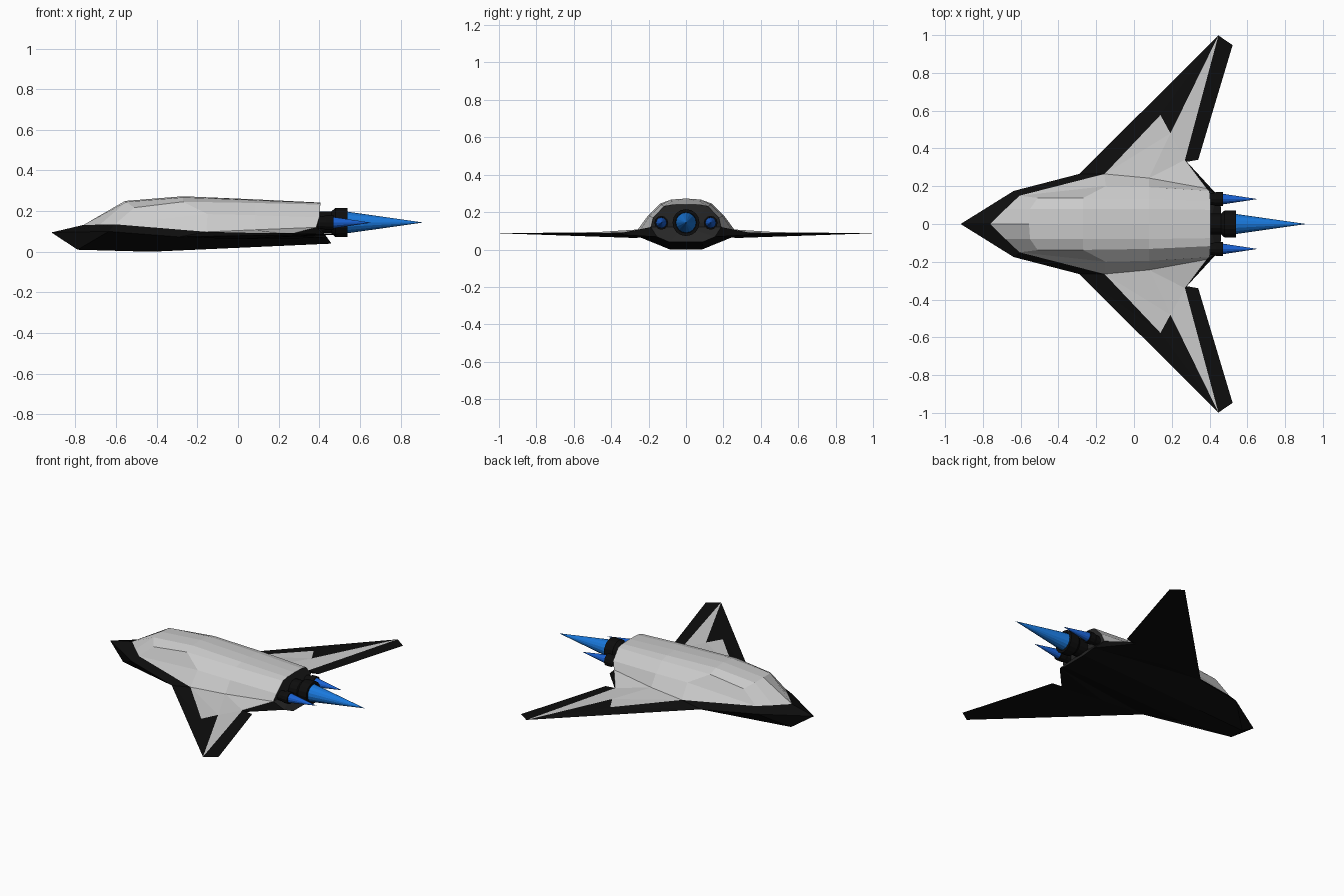
import bpy, bmesh, math
from mathutils import Matrix, Vector

if "Cube" in bpy.data.objects:
    bpy.data.objects.remove(bpy.data.objects["Cube"])


def paint(name, rgb):
    m = bpy.data.materials.new(name)
    m.diffuse_color = (*rgb, 1)
    m.use_nodes = True
    m.node_tree.nodes["Principled BSDF"].inputs["Base Color"].default_value = m.diffuse_color
    return m


black = paint("black_tiles", (0.004, 0.004, 0.004))
dark = paint("dark_metal", (0.02, 0.02, 0.02))
blue = paint("main_flame_blue", (0.01, 0.19, 0.72))
deep_blue = paint("side_flame_blue", (0.01, 0.12, 0.65))


def build(name, verts, faces, mat=None, mirror=True, up=False):
    """Flat-shaded mesh, optionally mirrored across the centre plane y = 0."""
    bm = bmesh.new()
    vs = [bm.verts.new(v) for v in verts]
    for f in faces:
        bm.faces.new([vs[i] for i in f])
    bmesh.ops.remove_doubles(bm, verts=bm.verts, dist=0.0005)
    bmesh.ops.dissolve_degenerate(bm, edges=bm.edges, dist=0.0005)
    if mirror:
        geo = bm.verts[:] + bm.edges[:] + bm.faces[:]
        bmesh.ops.mirror(bm, geom=geo, matrix=Matrix(), axis='Y', merge_dist=0.0005)
    bmesh.ops.recalc_face_normals(bm, faces=bm.faces)
    if up:
        bm.normal_update()
        bmesh.ops.reverse_faces(bm, faces=[f for f in bm.faces if f.normal.z < 0])
    me = bpy.data.meshes.new(name)
    bm.to_mesh(me)
    bm.free()
    ob = bpy.data.objects.new(name, me)
    bpy.context.collection.objects.link(ob)
    if mat:
        me.materials.append(mat)
    return ob


def loft(name, rows, mat=None):
    """Skin half cross-sections that run from the centre line outwards."""
    n = len(rows[0])
    verts = [p for r in rows for p in r]
    faces = [(i * n + j, i * n + j + 1, (i + 1) * n + j + 1, (i + 1) * n + j)
             for i in range(len(rows) - 1) for j in range(n - 1)]
    return build(name, verts, faces, mat)


def lathe(name, profile, y, z, mat, sides=16):
    """Spin (x, radius) points round an axis parallel to x."""
    verts, n = [], sides
    for x, r in profile:
        verts += [(x, y + r * math.cos(2 * math.pi * k / n),
                   z + r * math.sin(2 * math.pi * k / n)) for k in range(n)]
    faces = [(i * n + k, i * n + (k + 1) % n, (i + 1) * n + (k + 1) % n, (i + 1) * n + k)
             for i in range(len(profile) - 1) for k in range(n)]
    faces.append(tuple(range(n)))
    if profile[-1][1] > 0.001:
        faces.append(tuple(range(len(verts) - n, len(verts))))
    return build(name, verts, faces, mat, mirror=False)


# Points shared by hull and wings
rim_front = (-0.606, 0.15, 0.135)
root_a, root_b, root_c = (-0.156, 0.265, 0.098), (0.08, 0.243, 0.108), (0.385, 0.188, 0.12)
lead_root, tail_low = (-0.29, 0.265, 0.073), (0.44, 0.155, 0.068)
stern = [(0.405, 0, 0.242), (0.405, 0.075, 0.24), (0.405, 0.117, 0.232),
         (0.40, 0.176, 0.17), root_c]

# Grey upper hull: windshield, shoulders, back
loft("upper_hull", [
    [(-0.76, 0, 0.132), (-0.68, 0.08, 0.133), rim_front, rim_front, rim_front],
    [(-0.556, 0, 0.25), (-0.55, 0.08, 0.245), (-0.51, 0.138, 0.217), rim_front, rim_front],
    [(-0.27, 0, 0.273), (-0.27, 0.08, 0.267), (-0.27, 0.137, 0.246), (-0.15, 0.2, 0.185), root_a],
    [(0.08, 0, 0.258), (0.08, 0.08, 0.254), (0.08, 0.132, 0.24), (0.08, 0.195, 0.18), root_b],
    stern])

# Black heat-shield belly and nose
nose = (-0.918, 0, 0.095)
loft("lower_hull", [
    [nose, nose, nose, (-0.76, 0, 0.132)],
    [(-0.79, 0, 0.01), (-0.79, 0.05, 0.01), (-0.637, 0.175, 0.1), rim_front],
    [(-0.43, 0, 0), (-0.43, 0.085, 0), lead_root, root_a],
    [(0.46, 0, 0.04), (0.46, 0.09, 0.04), tail_low, root_c]], black)

# Stern bulkhead, a fan around the engine mount
ring = stern + [tail_low, (0.46, 0.09, 0.04), (0.46, 0, 0.04)]
build("stern_bulkhead", [(0.40, 0, 0.12)] + ring,
      [(0, i, i + 1) for i in range(1, len(ring))], dark)

# Wings: grey top panels with a notch, black edges and underside
tip, tip_rear = (0.447, 0.998, 0.087), (0.522, 0.947, 0.085)
notch_out, notch_in = (0.14, 0.577, 0.091), (0.193, 0.48, 0.093)
trail, trail_rear = (0.27, 0.34, 0.09), (0.34, 0.34, 0.084)
build("wing_panels", [root_a, root_b, root_c, trail, notch_in, notch_out, tip],
      [(0, 5, 4), (0, 4, 1), (1, 4, 3), (1, 3, 2), (4, 6, 3)], up=True)
build("wing_top_edges", [root_a, lead_root, tip, notch_out, notch_in, tip_rear, trail_rear, trail],
      [(0, 1, 3), (1, 2, 3), (3, 2, 4), (2, 5, 6, 7)], black, up=True)
under = build("wing_undersides",
              [(0.0, 0.28, 0.062), lead_root, tip, tip_rear, trail_rear,
               (0.27, 0.34, 0.078), tail_low, trail, root_c],
              [(0, 1, 2), (0, 2, 3), (0, 3, 4), (0, 4, 5), (0, 5, 6), (0, 6, 1),
               (4, 5, 7), (5, 6, 7), (6, 8, 7)], black)

# Engines and exhaust flames
lathe("main_nozzle", [(0.38, 0.055), (0.46, 0.055), (0.48, 0.072), (0.54, 0.072),
                      (0.54, 0.056), (0.52, 0.052)], 0, 0.144, black)
lathe("main_flame", [(0.521, 0.054), (0.54, 0.053), (0.912, 0)], 0, 0.144, blue)
for side, y in (("left", -0.132), ("right", 0.132)):
    lathe(side + "_nozzle", [(0.385, 0.03), (0.42, 0.032), (0.435, 0.037), (0.47, 0.037),
                             (0.47, 0.029), (0.46, 0.027)], y, 0.143, black, 12)
    lathe(side + "_flame", [(0.461, 0.028), (0.47, 0.028), (0.655, 0)], y, 0.143, deep_blue, 12)
